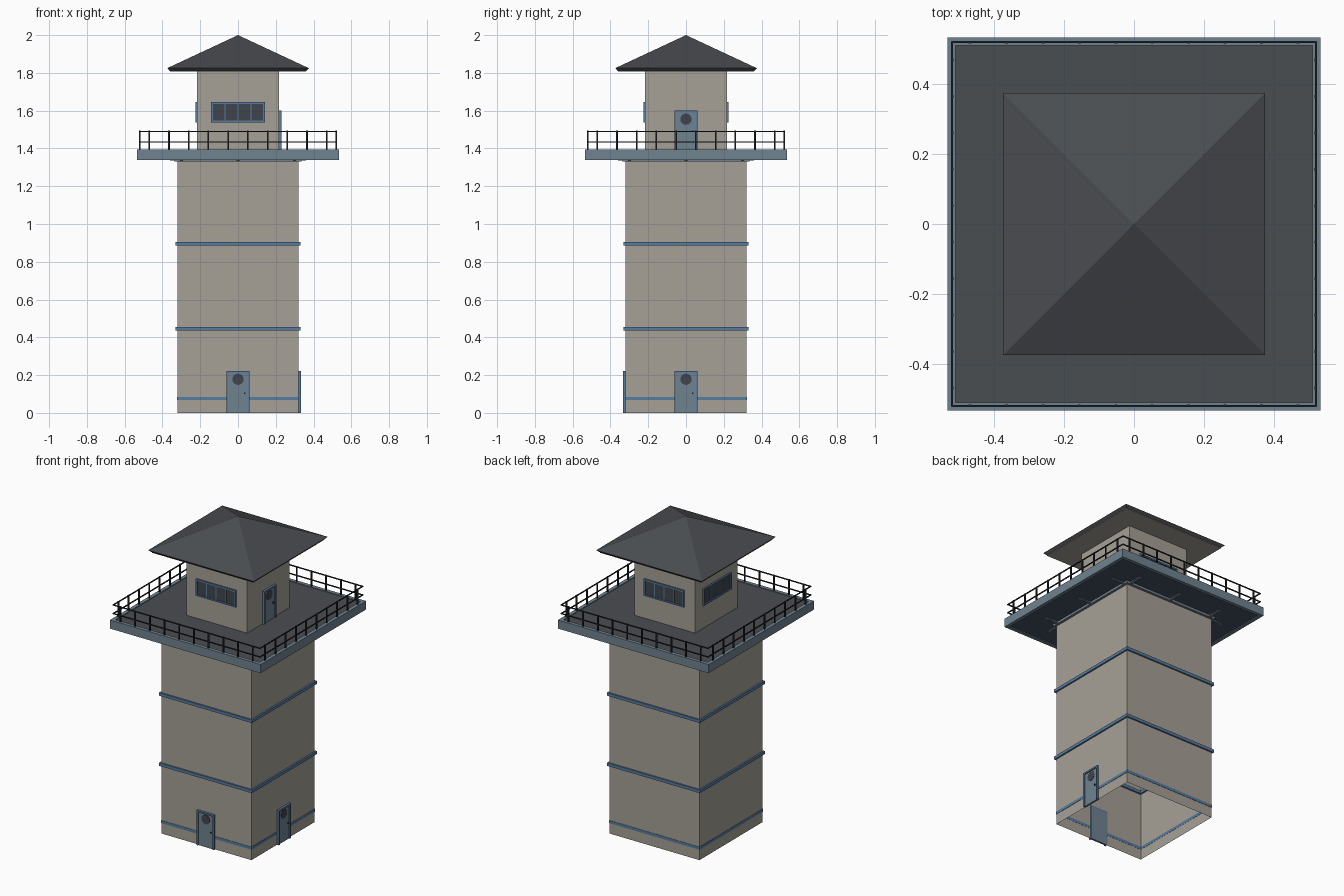
import bpy
import bmesh
import math
from mathutils import Matrix, Vector

cube = bpy.data.objects.get("Cube")
if cube:
    bpy.data.objects.remove(cube, do_unlink=True)


def material(name, r, g, b):
    """Flat material from 0-255 screen values, stored as linear."""
    lin = [((c / 255 + 0.055) / 1.055) ** 2.4 for c in (r, g, b)] + [1]
    m = bpy.data.materials.new(name)
    m.use_nodes = True
    m.diffuse_color = lin
    m.node_tree.nodes["Principled BSDF"].inputs["Base Color"].default_value = lin
    return m


WALL = material("warm grey wall", 166, 160, 150)
ROOF = material("charcoal roofing", 74, 77, 81)
BLUE = material("blue trim", 86, 124, 160)
STEEL = material("blue grey steel", 112, 131, 144)
SLATE = material("dark slate underside", 66, 82, 100)
GLASS = material("dark glass", 64, 69, 76)
IRON = material("black iron", 34, 37, 40)


def finish(name, bm, *mats):
    bmesh.ops.recalc_face_normals(bm, faces=bm.faces)
    mesh = bpy.data.meshes.new(name)
    bm.to_mesh(mesh)
    bm.free()
    for m in mats:
        mesh.materials.append(m)
    obj = bpy.data.objects.new(name, mesh)
    bpy.context.collection.objects.link(obj)
    return obj


def add_box(bm, x0, x1, y0, y1, z0, z1, turn=0):
    """Box given for the front side, then turned by quarter turns about z."""
    size = Matrix.Diagonal((x1 - x0, y1 - y0, z1 - z0, 1))
    place = Matrix.Translation(((x0 + x1) / 2, (y0 + y1) / 2, (z0 + z1) / 2))
    spin = Matrix.Rotation(turn * math.pi / 2, 4, 'Z')
    bmesh.ops.create_cube(bm, size=1, matrix=spin @ place @ size)


def boxes(name, mat, items, turns=(0,)):
    bm = bmesh.new()
    for t in turns:
        for b in items:
            add_box(bm, *b, turn=t)
    return finish(name, bm, mat)


def square_loft(name, profile, *mats, close=False):
    """Sweep (half width, height) points around a square."""
    bm = bmesh.new()
    loops = [[bm.verts.new((sx * h, sy * h, z))
              for sx, sy in ((-1, -1), (1, -1), (1, 1), (-1, 1))] for h, z in profile]
    pairs = list(zip(loops, loops[1:])) + ([(loops[-1], loops[0])] if close else [])
    for a, b in pairs:
        for i in range(4):
            j = (i + 1) % 4
            bm.faces.new((a[i], a[j], b[j], b[i]))
    if not close:
        bm.faces.new(loops[-1])
    bmesh.ops.remove_doubles(bm, verts=bm.verts, dist=0.0005)
    return finish(name, bm, *mats)


def ring(name, mat, outer, inner, z0, z1):
    return square_loft(name, [(outer, z0), (outer, z1), (inner, z1), (inner, z0)],
                       mat, close=True)


ALL = (0, 1, 2, 3)

# Tower shaft, open underneath, with its bands
square_loft("tower_shaft", [(0.32, 0), (0.32, 1.345)], WALL)
ring("base_stripe", BLUE, 0.322, 0.319, 0.067, 0.085)
ring("lower_band", BLUE, 0.33, 0.31, 0.436, 0.455)
ring("upper_band", BLUE, 0.33, 0.31, 0.886, 0.905)
ring("shaft_collar", STEEL, 0.335, 0.31, 1.33, 1.345)

# Platform: steel rim around a dark deck with a slate underside
ring("platform_rim", STEEL, 0.535, 0.512, 1.34, 1.395)
bm = bmesh.new()
add_box(bm, -0.514, 0.514, -0.514, 0.514, 1.345, 1.39)
bm.normal_update()
for f in bm.faces:
    f.material_index = 1 if f.normal.z < -0.5 else 0
finish("platform_deck", bm, ROOF, SLATE)

# Tapered brackets below the deck
bm = bmesh.new()
for t in ALL:
    for x in (-0.3, 0, 0.3):
        before = set(bm.verts)
        add_box(bm, x - 0.008, x + 0.008, -0.42, -0.31, 1.333, 1.347, turn=t)
        for v in set(bm.verts) - before:
            if max(abs(v.co.x), abs(v.co.y)) > 0.4 and v.co.z < 1.34:
                v.co.z = 1.343
finish("deck_brackets", bm, STEEL)

# Railing
posts = [(x - 0.004, x + 0.004, -0.525, -0.517, 1.38, 1.494)
         for x in [-0.47 + i * 0.1044 for i in range(10)]]
boxes("railing_posts", IRON, posts, ALL)
boxes("railing_rails", IRON,
      [(-0.523, 0.523, -0.524, -0.518, z - 0.003, z + 0.003) for z in (1.435, 1.49)], ALL)

# Cabin and roof
square_loft("cabin_walls", [(0.216, 1.385), (0.216, 1.825)], WALL)
roof = square_loft("hipped_roof", [(0.36, 1.81), (0.375, 1.825), (0.0, 2.0)], ROOF)
square_loft("roof_soffit", [(0.36, 1.808), (0.36, 1.812)], WALL)
soffit = boxes("soffit_panel", WALL, [(-0.36, 0.36, -0.36, 0.36, 1.807, 1.81)])

# Cabin windows on the front, back and right sides
W0, W1, H0, H1 = -0.142, 0.142, 1.538, 1.645
T = 0.009
frame = [(W0, W1, -0.226, -0.21, H0, H0 + T), (W0, W1, -0.226, -0.21, H1 - T, H1),
         (W0, W0 + T, -0.226, -0.21, H0, H1), (W1 - T, W1, -0.226, -0.21, H0, H1)]
frame += [(x - 0.003, x + 0.003, -0.223, -0.21, H0, H1) for x in (-0.068, 0, 0.068)]
boxes("window_frames", BLUE, frame, (0, 2, 3))
boxes("window_panes", GLASS, [(W0, W1, -0.22, -0.21, H0, H1)], (0, 2, 3))


def door(name, wall, base, top, turn):
    """Door with a frame, leaf, round vision panel and handle."""
    out, back, w = -wall - 0.014, -wall + 0.005, 0.062
    boxes(name + "_frame", BLUE,
          [(-w, -w + 0.01, out, back, base, top), (w - 0.01, w, out, back, base, top),
           (-w, w, out, back, top - 0.01, top)], (turn,))
    boxes(name + "_leaf", STEEL, [(-w, w, -wall - 0.007, back, base, top - 0.005)], (turn,))
    boxes(name + "_handle", IRON,
          [(0.033, 0.041, -wall - 0.013, -wall, base + 0.1, base + 0.108)], (turn,))
    bm = bmesh.new()
    spin = Matrix.Rotation(turn * math.pi / 2, 4, 'Z')
    place = Matrix.Translation(Vector((0, -wall - 0.006, top - 0.045)))
    bmesh.ops.create_cone(bm, cap_ends=True, segments=16, radius1=0.03, radius2=0.03,
                          depth=0.006,
                          matrix=spin @ place @ Matrix.Rotation(math.pi / 2, 4, 'X'))
    finish(name + "_vision_panel", bm, GLASS)


# Doors: two at the ground, one onto the deck
door("front_door", 0.32, 0.0, 0.223, 0)
door("side_door", 0.32, 0.0, 0.223, 1)
door("cabin_door", 0.216, 1.388, 1.6, 1)
